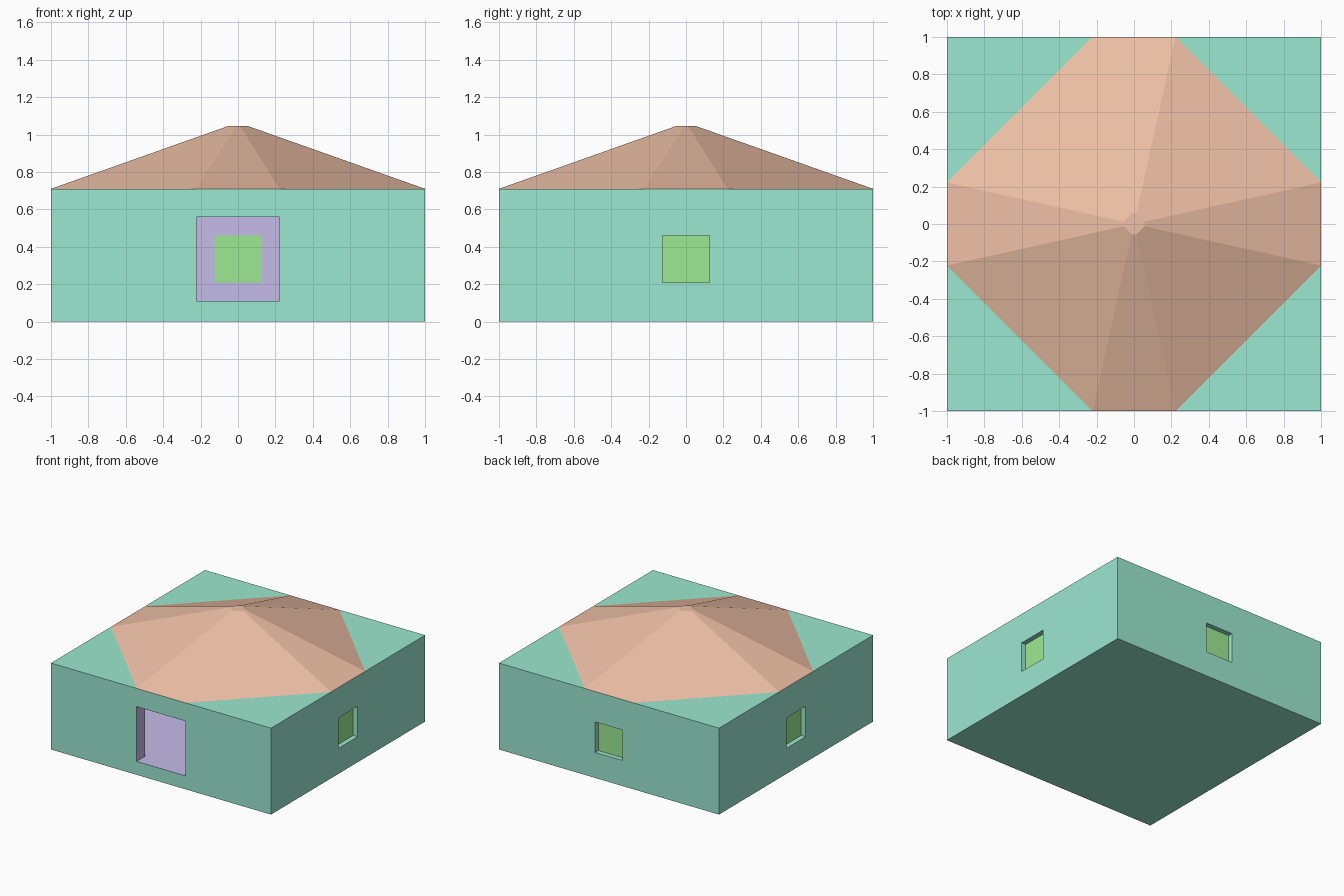
import bpy, bmesh, math
from mathutils import Matrix, Vector

if "Cube" in bpy.data.objects:
    bpy.data.objects.remove(bpy.data.objects["Cube"])

WALL = 0.11      # wall and floor thickness
H = 0.71         # wall height
PEAK = 1.045     # roof top


def material(name, rgb):
    m = bpy.data.materials.new(name)
    m.diffuse_color = (*rgb, 1)
    m.use_nodes = True
    m.node_tree.nodes["Principled BSDF"].inputs["Base Color"].default_value = m.diffuse_color
    return m


WALL_MAT = material("wall_green", (0.33, 0.81, 0.63))
ROOM_MAT = material("room_purple", (0.56, 0.50, 0.81))
PANE_MAT = material("pane_green", (0.34, 0.82, 0.29))
ROOF_MAT = material("roof_clay", (0.86, 0.53, 0.38))


def mesh_object(name, bm, mat):
    bmesh.ops.recalc_face_normals(bm, faces=bm.faces)
    me = bpy.data.meshes.new(name)
    bm.to_mesh(me)
    bm.free()
    me.materials.append(mat)
    ob = bpy.data.objects.new(name, me)
    bpy.context.collection.objects.link(ob)
    return ob


def box(name, lo, hi, mat, turn=0.0):
    lo, hi = Vector(lo), Vector(hi)
    bm = bmesh.new()
    bmesh.ops.create_cube(bm, size=1, matrix=Matrix.Rotation(turn, 4, 'Z')
                          @ Matrix.Translation((lo + hi) / 2)
                          @ Matrix.Diagonal((*(hi - lo), 1)))
    return mesh_object(name, bm, mat)


def cut(target, cutter):
    mod = target.modifiers.new("cut", 'BOOLEAN')
    mod.operation = 'DIFFERENCE'
    mod.solver = 'EXACT'
    mod.material_mode = 'TRANSFER'
    mod.object = cutter
    bpy.context.view_layer.objects.active = target
    bpy.ops.object.modifier_apply(modifier=mod.name)
    bpy.data.objects.remove(cutter)


# Hollow walls with a purple room and a square doorway at the front
walls = box("walls", (-1, -1, 0), (1, 1, H), WALL_MAT)
r = 1 - WALL
cut(walls, box("room_cutter", (-r, -r, WALL), (r, r, H - WALL), ROOM_MAT))
cut(walls, box("door_cutter", (-0.222, -1.1, WALL), (0.222, -0.8, 0.56), ROOM_MAT))

# Recessed square windows on the other three sides
for side, turn in (("right", 90), ("back", 180), ("left", 270)):
    a = math.radians(turn)
    cut(walls, box("window_cutter", (-0.125, -1.1, 0.21), (0.125, -0.8, 0.46), WALL_MAT, a))
    box(side + "_window_pane", (-0.125, -0.96, 0.21), (0.125, -r, 0.46), PANE_MAT, a)

# Eight-sided roof tapering to a small flat top
bm = bmesh.new()
outline = [(0.222, -1), (1, -0.222), (1, 0.222), (0.222, 1),
           (-0.222, 1), (-1, 0.222), (-1, -0.222), (-0.222, -1)]
rings = [[bm.verts.new((x * s, y * s, z)) for x, y in outline]
         for s, z in ((1, H), (0.055, PEAK))]
for ring in rings:
    bm.faces.new(ring)
for i in range(8):
    j = (i + 1) % 8
    bm.faces.new((rings[0][i], rings[0][j], rings[1][j], rings[1][i]))
mesh_object("roof", bm, ROOF_MAT)
